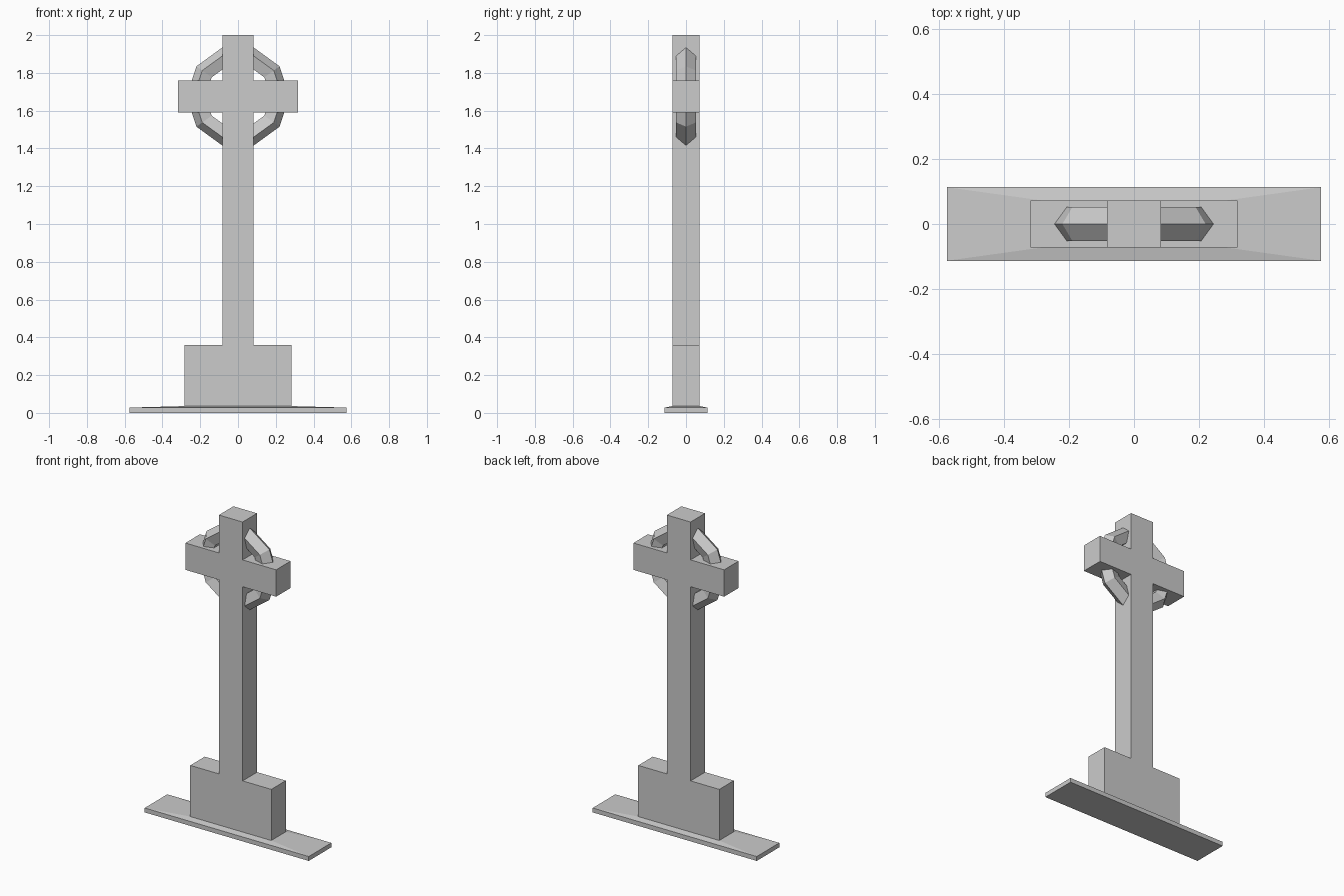
import bpy, bmesh, math

if "Cube" in bpy.data.objects:
    bpy.data.objects.remove(bpy.data.objects["Cube"])

HALF_Y = 0.0725      # half thickness of the cross
FOOT_Z = 0.036       # where the block meets the slab


def finish(name, bm):
    bmesh.ops.remove_doubles(bm, verts=bm.verts, dist=1e-5)
    bmesh.ops.recalc_face_normals(bm, faces=bm.faces)
    me = bpy.data.meshes.new(name)
    bm.to_mesh(me)
    bm.free()
    ob = bpy.data.objects.new(name, me)
    bpy.context.collection.objects.link(ob)
    return ob


def bridge(bm, a, b, closed=True):
    n = len(a)
    for i in range(n if closed else n - 1):
        j = (i + 1) % n
        bm.faces.new((a[i], a[j], b[j], b[i]))


def rect(bm, hx, hy, z):
    return [bm.verts.new((sx * hx, sy * hy, z))
            for sx, sy in ((-1, -1), (1, -1), (1, 1), (-1, 1))]


bm = bmesh.new()
# Cross with stepped block: mirrored half outline, open underneath
half = [(0.284, FOOT_Z), (0.284, 0.36), (0.083, 0.36), (0.083, 1.59),
        (0.318, 1.59), (0.318, 1.76), (0.083, 1.76), (0.083, 2.0)]
outline = half + [(-x, z) for x, z in reversed(half)]
front, back = [[bm.verts.new((x, y, z)) for x, z in outline]
               for y in (-HALF_Y, HALF_Y)]
bm.faces.new(front)
bm.faces.new(back[::-1])
bridge(bm, front, back, closed=False)

# Ground slab with a slightly sloped top rising to the block
loops = [rect(bm, 0.575, 0.113, 0.0), rect(bm, 0.575, 0.113, 0.028),
         rect(bm, 0.284, HALF_Y, FOOT_Z)]
bm.faces.new(loops[0][::-1])
bridge(bm, loops[0], loops[1])
bridge(bm, loops[1], loops[2])
finish("cross_and_base", bm)

# Ten-sided ring with a five-sided section
bpy.ops.mesh.primitive_torus_add(
    major_segments=10, minor_segments=5, major_radius=0.217,
    minor_radius=0.055, location=(0, 0, 1.675), rotation=(math.pi / 2, 0, 0))
ring = bpy.context.object
ring.name = "ring"
bpy.ops.object.shade_flat()
